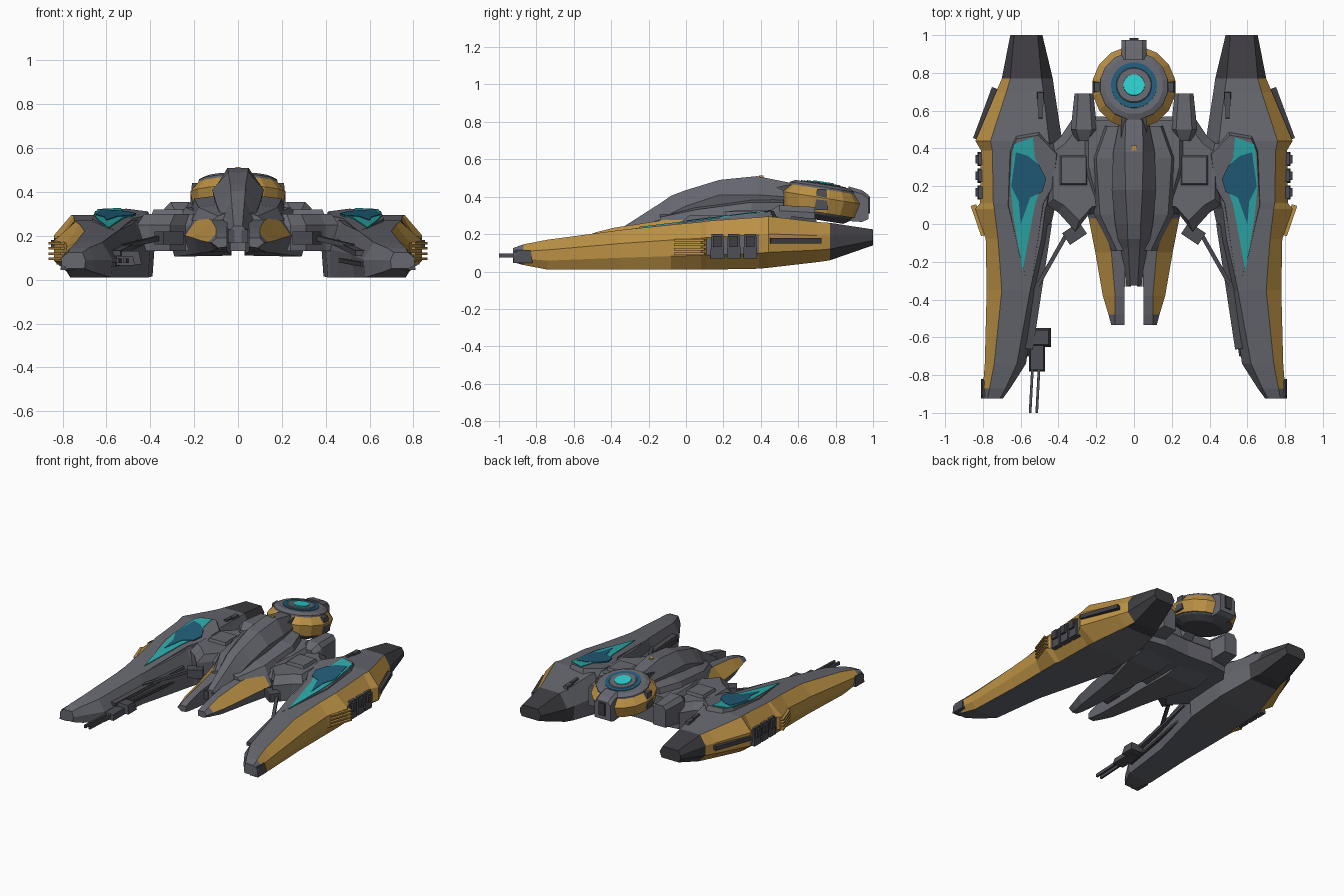
import bpy, bmesh, math
from mathutils import Vector, Matrix

if "Cube" in bpy.data.objects:
    bpy.data.objects.remove(bpy.data.objects["Cube"])

COLOURS = {"hull_grey": (.135, .138, .16), "dark_grey": (.05, .048, .055), "mid_grey": (.075, .077, .09),
           "gold": (.50, .285, .06), "teal": (.026, .40, .40), "deep_blue": (.015, .11, .19),
           "cyan": (.026, .62, .62)}
MATS = {}
for n, c in COLOURS.items():
    MATS[n] = bpy.data.materials.new(n)
    MATS[n].diffuse_color = (*c, 1)
NAMES = list(COLOURS)


def loft(name, sections, mat="hull_grey", s=1, matrix=None):
    """Skin equal-sized rings; mat is a colour name or a rule (segment, side) -> name."""
    bm = bmesh.new()
    rings = [[bm.verts.new((p[0] * s, p[1], p[2])) for p in sec] for sec in sections]
    rule = mat if callable(mat) else (lambda i, k: mat)
    n = len(rings[0])
    for i in range(len(rings) - 1):
        for k in range(n):
            a, b = rings[i], rings[i + 1]
            f = bm.faces.new((a[k], a[(k + 1) % n], b[(k + 1) % n], b[k]))
            f.material_index = NAMES.index(rule(i, k))
    for i, r in ((0, rings[0]), (len(rings) - 2, rings[-1])):
        bm.faces.new(r).material_index = NAMES.index(rule(i, -1))
    bmesh.ops.recalc_face_normals(bm, faces=bm.faces)
    if matrix:
        bm.transform(matrix)
    me = bpy.data.meshes.new(name)
    bm.to_mesh(me)
    bm.free()
    for m in NAMES:
        me.materials.append(MATS[m])
    ob = bpy.data.objects.new(name, me)
    bpy.context.collection.objects.link(ob)
    return ob


def box(name, x, y, z, mat="hull_grey", s=1, taper=0.0):
    """Box from ranges; taper narrows the top in x and y."""
    def ring(h, t):
        return [(x[0] + t, y[0] + t, h), (x[1] - t, y[0] + t, h), (x[1] - t, y[1] - t, h), (x[0] + t, y[1] - t, h)]
    return loft(name, [ring(z[0], 0), ring(z[1], taper)], mat, s)


def beam(name, p, q, w, h, mat="mid_grey", s=1):
    p, q = Vector(p), Vector(q)
    d = (q - p).normalized()
    u = d.cross(Vector((0, 0, 1))).normalized() * w / 2
    v = u.cross(d).normalized() * h / 2
    return loft(name, [[c - u - v, c + u - v, c + u + v, c - u + v] for c in (p, q)], mat, s)


def turned(name, rz, mat, matrix, sides=16):
    """Stack of rings (radius, height) round a tilted axis."""
    return loft(name, [[(r * math.cos(2 * math.pi * (k + .5) / sides), r * math.sin(2 * math.pi * (k + .5) / sides), z)
                        for k in range(sides)] for r, z in rz], mat, 1, matrix)


# Side pod stations: y, z bottom, z top, x: inner bottom, outer bottom, outer, shoulder, top inner, inner
POD = [(1.0, .14, .225, .50, .64, .655, .635, .51, .485), (.77, .06, .26, .45, .64, .70, .655, .49, .43),
       (.70, .05, .265, .43, .655, .73, .675, .48, .42),
       (.44, .02, .295, .39, .72, .84, .76, .45, .38), (.39, .015, .29, .39, .73, .81, .75, .45, .38),
       (.11, .01, .27, .41, .74, .815, .745, .46, .40), (.08, .01, .265, .42, .75, .84, .74, .47, .42),
       (-.08, .01, .25, .46, .75, .785, .72, .49, .455), (-.35, .01, .222, .53, .75, .78, .70, .55, .515),
       (-.74, .01, .17, .58, .765, .79, .74, .62, .572), (-.87, .035, .145, .66, .775, .80, .765, .68, .655),
       (-.925, .05, .125, .70, .78, .805, .775, .71, .695)]


def pod_ring(y, zb, zt, a, b, o, sh, f, g):
    h = zt - zb
    return [(a, y, zb), (b, y, zb), (o, y, zb + .3 * h), (o, y, zb + .66 * h), (sh, y, zt), (f, y, zt), (g, y, zb + .5 * h)]


def pod_rule(i, k):
    if i == 0 or (i == 1 and k in (0, 6)):
        return "dark_grey"
    if i == 10 or (i == 4 and k == 2):
        return "hull_grey"
    return "gold" if k in (1, 2, 3) else "hull_grey"


def plate_z(y):
    return .215 + (y + .4) * .125


FRAME = [(.665, .40), (.63, .48), (.50, .50), (.39, .39), (.41, .21), (.47, .11), (.55, -.40), (.61, -.2), (.68, .1)]
GLASS = [(.64, .42), (.535, .46), (.525, .35), (.475, .25), (.525, .10), (.59, -.25), (.64, .05), (.655, .21)]
PATCH = [(.625, .38), (.56, .36), (.50, .31), (.465, .24), (.485, .17), (.55, .14), (.60, .0), (.61, .12), (.65, .2)]

# Fork stations: y, inner x, outer x, shoulder x, z bottom, z top
FORK = [(-.535, .05, .12, .10, .15, .19), (-.48, .05, .135, .10, .14, .21), (-.38, .05, .165, .10, .13, .235),
        (-.15, .045, .205, .12, .125, .27), (.03, .035, .24, .17, .12, .30), (.3, .03, .32, .24, .11, .33),
        (.55, .03, .32, .24, .15, .33)]

for s, side in ((1, "right"), (-1, "left")):
    # Main pod hull with gold flank and dark tail
    loft("pod_" + side, [pod_ring(*p) for p in POD], pod_rule, s)
    # Canopy frame and glazing
    loft("canopy_frame_" + side, [[(x, y, plate_z(y) - .07) for x, y in FRAME],
         [(.555 + (x - .555) * .88, .12 + (y - .12) * .92, plate_z(.12 + (y - .12) * .92)) for x, y in FRAME]], s=s)
    loft("canopy_glass_" + side, [[(x, y, plate_z(y) + d) for x, y in GLASS] for d in (-.002, .005)], "teal", s)
    loft("canopy_patch_" + side, [[(x, y, plate_z(y) + d) for x, y in PATCH] for d in (0, .008)], "deep_blue", s)
    # Flank engine blocks and gold louvres
    for i in range(3):
        y = .13 + i * .088
        box("engine_block_%s_%d" % (side, i), (.78, .828), (y, y + .075), (.07, .20), "mid_grey", s, .006)
        box("engine_cap_%s_%d" % (side, i), (.80, .84), (y + .015, y + .06), (.13, .19), "dark_grey", s)
    for i in range(4):
        beam("louvre_%s_%d" % (side, i), (.795, -.06, .095 + i * .024), (.85, .10, .095 + i * .024), .03, .011, "gold", s)
    beam("flank_rod_" + side, (.838, .45, .165), (.738, .72, .165), .03, .03, "dark_grey", s)
    box("deck_clamp_" + side, (.475, .515), (.62, .70), (.25, .285), "mid_grey", s, .005)
    beam("deck_rail_" + side, (.495, .56, .285), (.495, .63, .28), .02, .02, "mid_grey", s)
    # Inner flank machinery and nose claw
    beam("inner_duct_" + side, (.46, .0, .17), (.56, -.66, .12), .05, .025, "mid_grey", s)
    beam("inner_rail_" + side, (.47, -.05, .09), (.575, -.70, .07), .035, .02, "dark_grey", s)
    box("nose_claw_" + side, (.745, .81), (-.925, -.82), (.045, .115), "mid_grey", s, .01)
    box("nose_shoe_" + side, (.69, .74), (-.89, -.80), (.06, .12), "hull_grey", s, .008)
    # Forked lower hull with gold prongs
    loft("fork_" + side, [[(a, y, zb), (b - .03, y, zb - .005), (b, y, zb + (zt - zb) * .45), (c, y, zt), (a, y, zt)]
         for y, a, b, c, zb, zt in FORK], lambda i, k: "gold" if 1 <= i <= 3 and k in (2,) else "hull_grey", s)
    # Wing joining body and pod
    W = [(.0, .56), (.2, .57), (.33, .55), (.39, .46), (.46, .40), (.46, .10), (.40, .06), (.31, -.04), (.24, .05), (.0, .1)]
    loft("wing_" + side, [[(x, y, .13) for x, y in W], [(x, y, .25) for x, y in W],
                          [(x * .93, .28 + (y - .28) * .82, .30) for x, y in W]], s=s)
    box("wing_panel_" + side, (.24, .40), (.20, .37), (.28, .32), "hull_grey", s, .015)
    # Upper shoulder beside the spine
    loft("shoulder_" + side, [[(.04, y, .27), (w, y, .27), (w - .03, y, z), (.04, y, z + .02)] for y, w, z in
         ((-.14, .12, .29), (.05, .21, .33), (.35, .23, .37), (.52, .17, .37))], s=s)
    # Rear nacelle
    loft("nacelle_" + side, [[(.265 - w, y, z0), (.265 + w, y, z0), (.265 + w, y, z1 - .03), (.265 + w * .6, y, z1),
         (.265 - w * .6, y, z1), (.265 - w, y, z1 - .03)] for y, w, z0, z1 in
         ((.44, .04, .22, .32), (.50, .07, .17, .355), (.69, .05, .19, .345))], s=s)
    # Struts to the pod
    beam("strut_" + side, (.36, -.06, .19), (.53, -.36, .15), .022, .022, "mid_grey", s)
    beam("strut_foot_" + side, (.27, -.02, .19), (.36, -.08, .19), .075, .06, "mid_grey", s)
    # Turret side brackets and support arms
    box("turret_bracket_" + side, (.165, .22), (.69, .76), (.33, .44), "mid_grey", s, .01)
    beam("turret_arm_" + side, (.055, .44, .41), (.055, .62, .44), .03, .07, "mid_grey", s)

# Central spine
SPINE = [(-.325, .02, .04, .245, .22, .17), (-.13, .03, .07, .37, .28, .17), (-.08, .033, .085, .405, .31, .18),
         (.0, .035, .10, .435, .35, .19), (.18, .045, .118, .49, .41, .2), (.38, .048, .11, .51, .41, .2),
         (.53, .045, .08, .48, .40, .25), (.60, .03, .055, .465, .40, .3)]
loft("spine", [[(-m * .6, y, zb), (m * .6, y, zb), (m, y, zm), (t, y, zt), (-t, y, zt), (-m, y, zm)]
               for y, t, m, zt, zm, zb in SPINE])
box("spine_light", (-.012, .012), (.39, .415), (.50, .513), "gold")
for x in (-.03, .03):
    box("spine_tip", (x - .015, x + .015), (-.33, -.2), (.17, .23), "mid_grey")

# Tilted round turret at the rear
T = Matrix.Translation((0, .72, .375)) @ Matrix.Rotation(math.radians(-9), 4, 'X')
turned("turret_base", [(.14, -.10), (.19, -.07), (.20, -.05)], "mid_grey", T)
turned("turret_shell", [(.205, -.06), (.222, .02), (.172, .08)], "gold", T)
turned("turret_top", [(.185, .05), (.182, .078), (.155, .092)], "hull_grey", T)
turned("turret_blue_ring", [(.122, .088), (.122, .096)], "deep_blue", T, 24)
turned("turret_inner_disc", [(.10, .09), (.09, .101)], "hull_grey", T, 24)
turned("turret_lens", [(.058, .098), (.056, .106)], "cyan", T, 24)
# Rear clamp and front yoke on the turret
loft("turret_clamp", [[(x, y, z) for x, z in ((-.065, a), (.065, a), (.065, b - .02), (.045, b), (-.045, b), (-.065, b - .02))]
                      for y, a, b in ((.87, .27, .455), (.94, .265, .435), (.975, .28, .41))], "hull_grey")
box("turret_clamp_slot", (-.025, .025), (.90, .985), (.31, .40), "dark_grey")
box("turret_yoke", (-.045, .045), (.52, .62), (.42, .475), "mid_grey", 1, .01)

# Twin-barrel gun under the left pod's inner edge
box("gun_mount", (-.56, -.44), (-.65, -.55), (.07, .13), "mid_grey", 1, .012)
box("gun_body", (-.555, -.47), (-.78, -.60), (.065, .105), "mid_grey", 1, .008)
for x in (-.505, -.54):
    beam("gun_barrel", (x + .01, -.62, .086), (x - .01, -1.0, .086), .014, .022, "mid_grey")

for m in bpy.data.materials:
    if m.users and not m.is_grease_pencil:
        m.use_nodes = True
        m.node_tree.nodes["Principled BSDF"].inputs["Base Color"].default_value = m.diffuse_color
